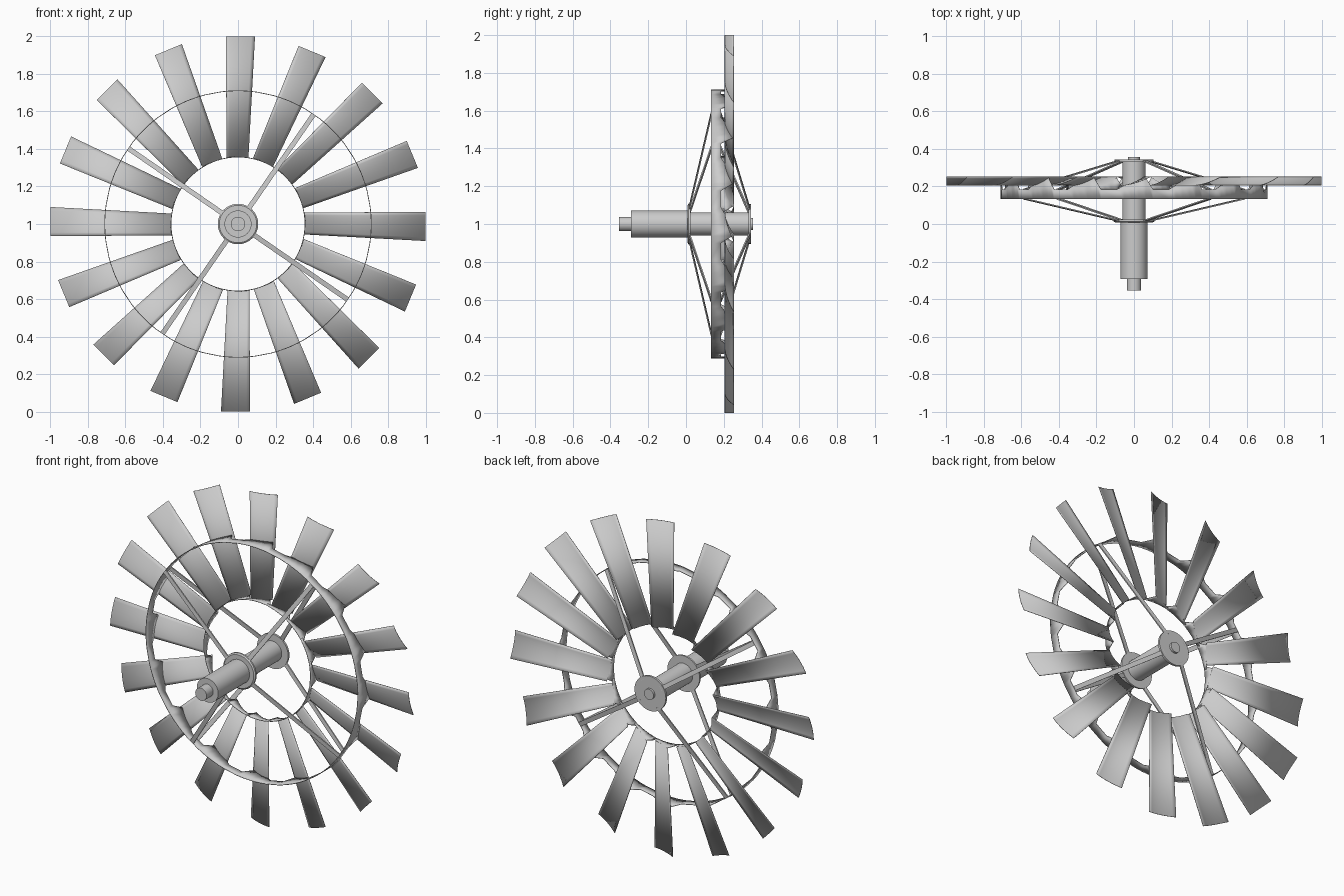
import bpy, bmesh, math
from mathutils import Vector, Matrix

if "Cube" in bpy.data.objects:
    bpy.data.objects.remove(bpy.data.objects["Cube"])

N = 16
AXLE_Z = 1.0
R_IN, R_OUT = 0.355, 1.0


def finish(name, bm, angle=30, solid=0.0):
    bmesh.ops.recalc_face_normals(bm, faces=bm.faces)
    me = bpy.data.meshes.new(name)
    bm.to_mesh(me)
    bm.free()
    ob = bpy.data.objects.new(name, me)
    ob.location.z = AXLE_Z
    bpy.context.collection.objects.link(ob)
    if solid:
        m = ob.modifiers.new("thickness", "SOLIDIFY")
        m.thickness = solid
        m.offset = 0
    bpy.ops.object.select_all(action="DESELECT")
    ob.select_set(True)
    bpy.context.view_layer.objects.active = ob
    bpy.ops.object.shade_smooth_by_angle(angle=math.radians(angle))
    return ob


def blade_point(r, s):
    """Point on the cambered blade: s=0 flat front edge, s=1 swept-back edge."""
    k = (r - R_IN) / (R_OUT - R_IN)
    t0 = 0.06 + 0.005 * k
    t1 = -0.055 - 0.035 * k
    return t0 + (t1 - t0) * s, 0.206 + 0.047 * s ** 1.7


# Hub: stepped shaft with two flanges, lathed around the y axis
profile = [(0, -0.355), (0.038, -0.355), (0.038, -0.292), (0.072, -0.292),
           (0.072, 0.008), (0.1, 0.008), (0.108, 0.014), (0.108, 0.024),
           (0.062, 0.024), (0.062, 0.33), (0.105, 0.33), (0.105, 0.343),
           (0.032, 0.343), (0.032, 0.356), (0, 0.356)]
bm = bmesh.new()
vs = [bm.verts.new((r, y, 0)) for r, y in profile]
es = [bm.edges.new(p) for p in zip(vs, vs[1:])]
bmesh.ops.spin(bm, geom=vs + es, cent=(0, 0, 0), axis=(0, 1, 0),
               angle=math.tau, steps=32)
bmesh.ops.remove_doubles(bm, verts=bm.verts, dist=0.0005)
finish("hub_shaft", bm)

# Blades: tapered, cambered sheets
STEPS = 8
for i in range(N):
    a = math.tau * i / N
    bm = bmesh.new()
    rows = []
    for r in (R_IN, R_OUT):
        row = []
        for j in range(STEPS + 1):
            t, y = blade_point(r, j / STEPS)
            row.append(bm.verts.new((r * math.cos(a) - t * math.sin(a), y,
                                     r * math.sin(a) + t * math.cos(a))))
        rows.append(row)
    for j in range(STEPS):
        bm.faces.new((rows[0][j], rows[0][j + 1], rows[1][j + 1], rows[1][j]))
    finish(f"blade_{i + 1}", bm, solid=0.003)


# Support rings: flat bands whose back edge rises in a tab to meet each blade
def ring(name, r, y_front, y_back):
    bm = bmesh.new()
    loop = []
    for i in range(N):
        for s, tab in ((1.2, 0), (0.92, 1), (0.65, 1), (0.35, 1), (0.08, 1), (-0.2, 0)):
            t, y = blade_point(r, s if tab else 0)
            if not tab:
                t, y = blade_point(r, 0)[0] * (1 - s) + blade_point(r, 1)[0] * s, y_back
            a = math.tau * i / N + math.atan2(t, r)
            x, z = r * math.cos(a), r * math.sin(a)
            loop.append((bm.verts.new((x, y_front, z)), bm.verts.new((x, y, z))))
    for p, q in zip(loop, loop[1:] + loop[:1]):
        bm.faces.new((p[0], q[0], q[1], p[1]))
    finish(name, bm, solid=0.004)


ring("outer_ring", 0.71, 0.132, 0.185)
ring("inner_ring", 0.357, 0.182, 0.2)


# Arms: flat bars from each flange out to the outer ring, between blades
def arm(name, a, start, end, width=0.026, thick=0.007):
    radial = Vector((math.cos(a), 0, math.sin(a)))
    tangent = Vector((-math.sin(a), 0, math.cos(a)))
    p = radial * start[0] + Vector((0, start[1], 0))
    q = radial * end[0] + Vector((0, end[1], 0))
    d = q - p
    n = d.normalized().cross(tangent)
    m = Matrix((d, tangent * width, n * thick)).transposed().to_4x4()
    bm = bmesh.new()
    bmesh.ops.create_cube(bm, size=1, matrix=Matrix.Translation((p + q) / 2) @ m)
    finish(name, bm)


for k in range(4):
    a = math.radians(55.4 + 90 * k)
    arm(f"front_arm_{k + 1}", a, (0.085, 0.014), (0.708, 0.134))
    arm(f"rear_arm_{k + 1}", a, (0.085, 0.34), (0.708, 0.184))
